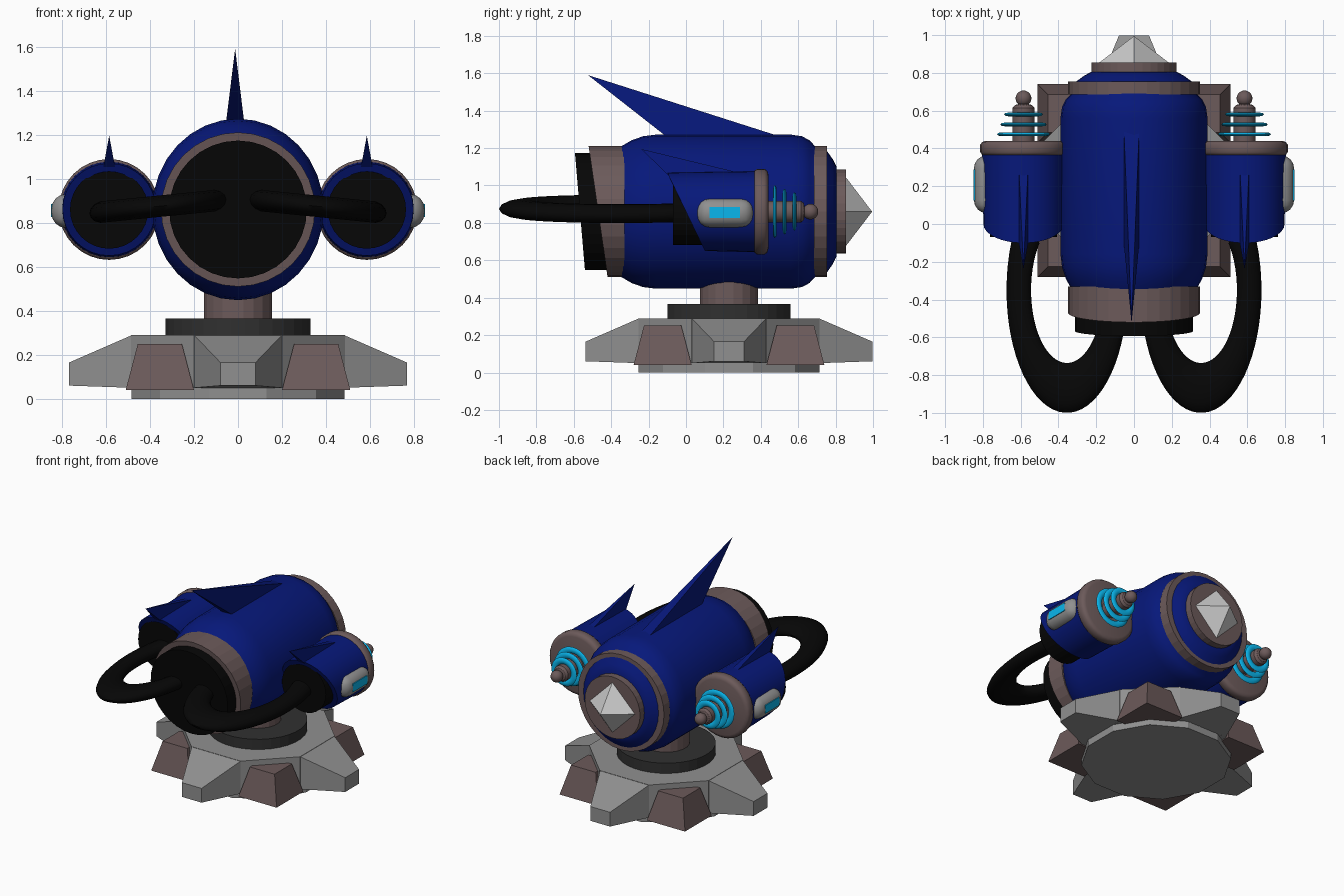
import bpy, bmesh
from math import sin, cos, pi, radians
from mathutils import Matrix, Vector

if "Cube" in bpy.data.objects:
    bpy.data.objects.remove(bpy.data.objects["Cube"])


def material(name, r, g, b):
    m = bpy.data.materials.new(name)
    m.diffuse_color = (r, g, b, 1)
    m.use_nodes = True
    m.node_tree.nodes["Principled BSDF"].inputs["Base Color"].default_value = m.diffuse_color
    return m


BLUE = material("navy", 0.002, 0.009, 0.195)
BROWN = material("brown", 0.15, 0.103, 0.103)
BLACK = material("black", 0.002, 0.002, 0.002)
DARK = material("dark_grey", 0.03, 0.03, 0.03)
GREY = material("grey", 0.28, 0.28, 0.28)
CYAN = material("cyan", 0.003, 0.47, 0.85)
PALE = material("pale_grey", 0.7, 0.7, 0.7)
AXIS_Z = 0.86          # height of the barrel and pod axes
POD_X = 0.585
BASE_Y = 0.23


def finish(name, bm, mat, mirror=False, smooth=0):
    bmesh.ops.remove_doubles(bm, verts=bm.verts, dist=1e-5)
    bmesh.ops.recalc_face_normals(bm, faces=bm.faces)
    me = bpy.data.meshes.new(name)
    bm.to_mesh(me)
    bm.free()
    me.materials.append(mat)
    ob = bpy.data.objects.new(name, me)
    bpy.context.collection.objects.link(ob)
    if smooth:
        bpy.context.view_layer.objects.active = ob
        ob.select_set(True)
        bpy.ops.object.shade_smooth_by_angle(angle=radians(smooth))
        ob.select_set(False)
    if mirror:
        ob.modifiers.new("mirror", 'MIRROR').use_mirror_merge = False
    return ob


def skin(name, rings, mat, loop=False, **kw):
    """Bridge a list of equal point rings; cap the ends unless looped."""
    bm = bmesh.new()
    vs = [[bm.verts.new(p) for p in ring] for ring in rings]
    n = len(vs[0])
    pairs = list(zip(vs, vs[1:])) + ([(vs[-1], vs[0])] if loop else [])
    for a, b in pairs:
        for i in range(n):
            j = (i + 1) % n
            bm.faces.new((a[i], a[j], b[j], b[i]))
    if not loop:
        bm.faces.new(vs[0])
        bm.faces.new(vs[-1])
    return finish(name, bm, mat, **kw)


def lathe(name, profile, mat, x=0, sides=32, sx=1.0, **kw):
    """Revolve (y, radius, slant) points round a y-parallel axis."""
    rings = []
    for y, r, *k in profile:
        k = k[0] if k else 0
        ring = []
        for i in range(sides):
            a = 2 * pi * i / sides
            ring.append((x + sx * r * cos(a), y - k * r * sin(a), AXIS_Z + r * sin(a)))
        rings.append(ring)
    return skin(name, rings, mat, **kw)


def column(name, r, z0, z1, sides, mat, **kw):
    rings = [[(r * cos(2 * pi * (i + .5) / sides), BASE_Y + r * sin(2 * pi * (i + .5) / sides), z)
              for i in range(sides)] for z in (z0, z1)]
    return skin(name, rings, mat, **kw)


def rect(x, y, hx, hy, z):
    return [(x - hx, y - hy, z), (x + hx, y - hy, z), (x + hx, y + hy, z), (x - hx, y + hy, z)]


def fin(name, x, half, y0, y1, z, tip, **kw):
    return skin(name, [rect(x, (y0 + y1) / 2, half, (y1 - y0) / 2, z), [tip] * 4], BLUE, **kw)


def box(name, centre, size, mat, bevel=0, **kw):
    bm = bmesh.new()
    bmesh.ops.create_cube(bm, size=1, matrix=Matrix.LocRotScale(Vector(centre), None, Vector(size)))
    if bevel:
        bmesh.ops.bevel(bm, geom=bm.edges[:], offset=bevel, segments=4, profile=0.5, affect='EDGES')
    return finish(name, bm, mat, **kw)


# Pedestal: plate, octagonal hub, turntable and neck
column("base_plate", 0.5, 0, 0.06, 12, GREY)
column("base_hub", 0.485 / cos(pi / 8), 0.05, 0.29, 8, GREY)
column("turntable", 0.33, 0.28, 0.365, 32, DARK)
column("neck", 0.157, 0.36, 0.56, 20, BROWN)

# Four tapered grey feet and four brown corner blocks
for i in range(4):
    turn = Matrix.Translation((0, BASE_Y, 0)) @ Matrix.Rotation(i * pi / 2, 4, 'Z')
    root = [(0.48, -.2, .05), (0.48, .2, .05), (0.48, .2, .29), (0.48, -.2, .29)]
    tip = [(0.767, -.08, .06), (0.767, .08, .06), (0.767, .08, .165), (0.767, -.08, .165)]
    skin("foot", [[turn @ Vector(p) for p in r] for r in (root, tip)], GREY)
    block = [rect(.355, .355, .155, .155, .04), rect(.355, .355, .1, .1, .25)]
    skin("corner_block", [[turn @ Vector(p) for p in r] for r in block], BROWN)

# Main barrel with its collars, intake disc and nose point
lathe("barrel", [(-.36, .34), (-.345, .35), (-.29, .382), (-.23, .403), (-.16, .412), (.56, .412),
                 (.62, .403), (.66, .382), (.69, .35), (.75, .33), (.785, .28), (.805, .24)],
      BLUE, sx=0.945, smooth=35)
lathe("intake_collar", [(-.33, .35), (-.47, .35, .145), (-.47, .3, .145), (-.4, .3)], BROWN)
lathe("intake_disc", [(-.35, .313), (-.567, .313, .085)], BLACK)
lathe("rear_collar", [(.685, .35), (.755, .35)], BROWN)
lathe("nose_collar", [(.78, .225), (.855, .225)], BROWN)
lathe("nose_point", [(.85, .19), (.995, 0)], PALE, sides=4)
fin("barrel_fin", -.013, .042, -.09, .54, 1.25, (-.013, -.524, 1.59))

# Side pods, mirrored
lathe("pod_shell", [(.08, .17), (0, .172, .49), (0, .21, .48), (.37, .217)],
      BLUE, POD_X, sx=1.01, mirror=True, smooth=35)
lathe("pod_plug", [(-.07, .178), (.2, .178)], BLACK, POD_X, mirror=True)
lathe("pod_ring", [(.36, .2), (.366, .219), (.38, .229), (.42, .229), (.434, .219), (.44, .2), (.44, 0)],
      BROWN, POD_X, mirror=True, smooth=40)
fin("pod_fin", POD_X, .027, -.09, .36, 1.05, (POD_X, -.24, 1.195), mirror=True)
box("pod_panel", (.775, .21, .853), (.145, .305, .155), GREY, bevel=.068, mirror=True, smooth=40)
box("panel_light", (.842, .207, .855), (.014, .165, .06), CYAN, mirror=True)

# Pod emitters: rod, ball and three shrinking coils
lathe("emitter_rod", [(.43, .058), (.615, .058), (.63, .045), (.635, .025), (.67, .025)],
      BROWN, POD_X, sides=20, mirror=True, smooth=35)
lathe("emitter_ball", [(.665 - .042 * cos(pi * i / 10), .042 * sin(pi * i / 10)) for i in range(11)],
      BROWN, POD_X, sides=20, mirror=True, smooth=40)
for y, r in ((.475, .118), (.527, .099), (.58, .08)):
    lathe("emitter_coil", [(y + .01 * cos(pi * i / 4), r + .023 * sin(pi * i / 4)) for i in range(8)],
          CYAN, POD_X, loop=True, mirror=True, smooth=60)

# Hoses looping from each pod to the intake disc
hose = []
for i in range(37):
    t = radians(40 - 200 * i / 36)
    ring = []
    for j in range(14):
        p = 2 * pi * j / 14
        r = .255 + .065 * cos(p)
        x = .355 + r * cos(t)
        ring.append((x, -.35 + 2.03 * r * sin(t), .875 + .05 * sin(p) - .1 * (x - .355)))
    hose.append(ring)
skin("hose", hose, BLACK, mirror=True, smooth=60)
